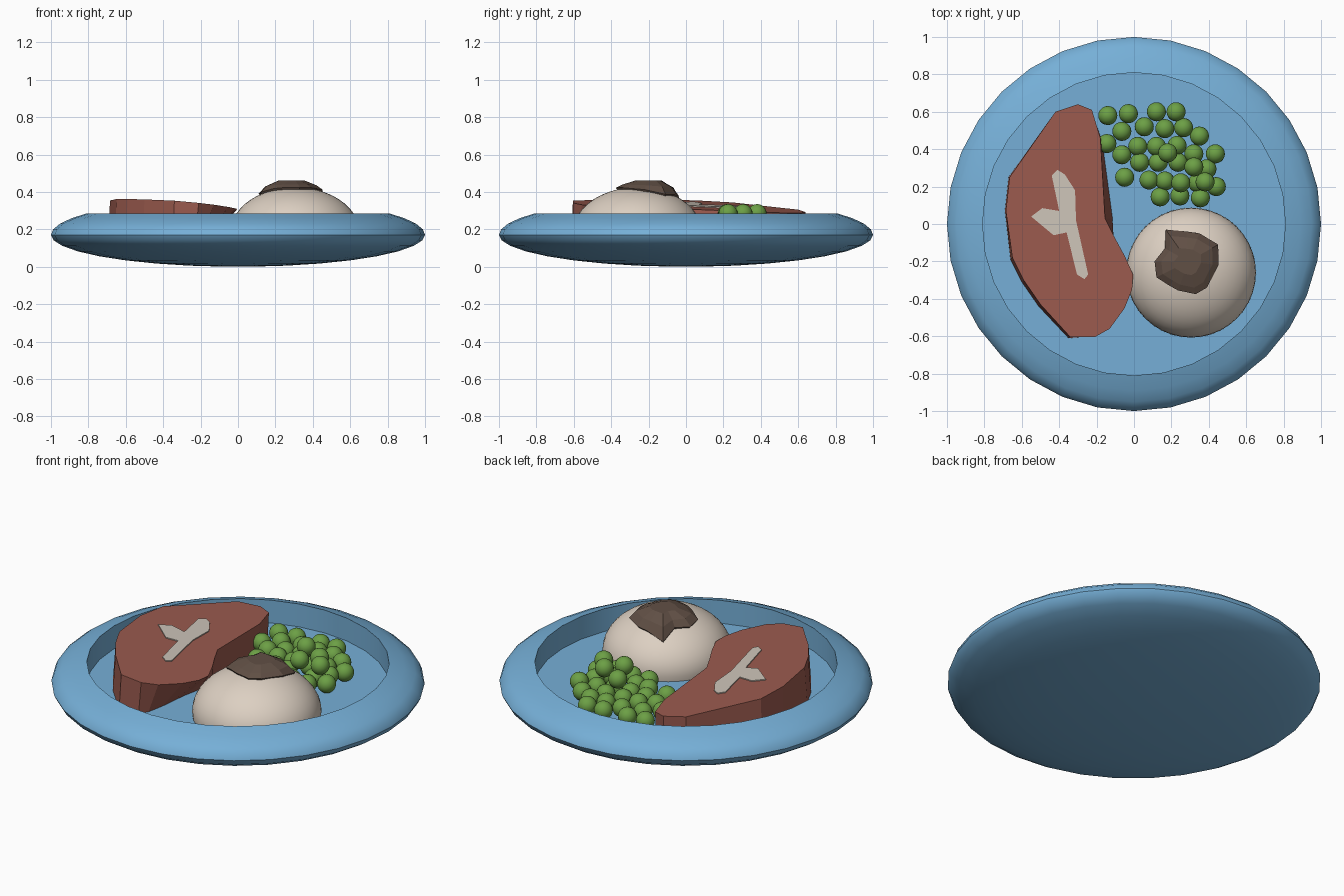
import bpy, bmesh, math

if "Cube" in bpy.data.objects:
    bpy.data.objects.remove(bpy.data.objects["Cube"])


def material(name, rgb):
    m = bpy.data.materials.new(name)
    m.diffuse_color = (*rgb, 1)
    m.use_nodes = True
    m.node_tree.nodes["Principled BSDF"].inputs["Base Color"].default_value = m.diffuse_color
    return m


BLUE = material("plate blue", (0.18, 0.43, 0.68))
MEAT = material("meat red brown", (0.33, 0.105, 0.078))
FAT = material("fat cream", (0.62, 0.56, 0.49))
MASH = material("mash cream", (0.72, 0.63, 0.54))
GRAVY = material("gravy brown", (0.12, 0.08, 0.06))
GREEN = material("pea green", (0.15, 0.35, 0.06))
FLOOR = 0.15


def make(name, verts, faces, mat, smooth=None):
    me = bpy.data.meshes.new(name)
    me.from_pydata(verts, [], faces)
    bm = bmesh.new()
    bm.from_mesh(me)
    bmesh.ops.recalc_face_normals(bm, faces=bm.faces)
    bm.to_mesh(me)
    bm.free()
    me.materials.append(mat)
    ob = bpy.data.objects.new(name, me)
    bpy.context.collection.objects.link(ob)
    if smooth:
        bpy.ops.object.select_all(action='DESELECT')
        ob.select_set(True)
        bpy.context.view_layer.objects.active = ob
        bpy.ops.object.shade_smooth_by_angle(angle=math.radians(smooth))
    return ob


def loft(name, rings, mat, smooth=None):
    """Join equal-length rings bottom to top and cap both ends."""
    n = len(rings[0])
    verts = [v for r in rings for v in r]
    faces = [tuple(range(n)), tuple(range(len(verts) - n, len(verts)))]
    for k in range(len(rings) - 1):
        for i in range(n):
            j = (i + 1) % n
            faces.append((k * n + i, k * n + j, (k + 1) * n + j, (k + 1) * n + i))
    return make(name, verts, faces, mat, smooth)


def circle(r, z, n, cx=0.0, cy=0.0):
    return [(cx + r * math.cos(2 * math.pi * i / n),
             cy + r * math.sin(2 * math.pi * i / n), z) for i in range(n)]


# Plate: rounded shell with a straight-walled well
prof = []
for a in (-86, -75, -64, -53, -42, -31, -20, -10, 0, 9, 18, 27):
    t = math.radians(a)
    prof.append((math.cos(t), 0.17 + (0.17 if a < 0 else 0.196) * math.sin(t)))
prof += [(0.81, 0.285), (0.81, FLOOR)]
loft("plate", [circle(r, z, 32) for r, z in prof], BLUE, 40)

# Mashed potato dome
MX, MY, MR, MZ, MH = 0.305, -0.26, 0.347, 0.18, 0.245
rings = [circle(MR * 0.99, FLOOR, 40, MX, MY)]
for k in range(12):
    t = math.radians(k * 8)
    rings.append(circle(MR * math.cos(t), MZ + MH * math.sin(t), 40, MX, MY))
loft("mashed_potato", rings, MASH, 40)


def mash_z(x, y):
    d = ((x - MX) ** 2 + (y - MY) ** 2) / MR ** 2
    return MZ + MH * math.sqrt(max(0, 1 - d))


# Gravy pool on the dome
edge = [(0.17, -0.03), (0.28, -0.04), (0.35, -0.05), (0.45, -0.11), (0.452, -0.22),
        (0.39, -0.34), (0.33, -0.375), (0.235, -0.355), (0.19, -0.33), (0.12, -0.285),
        (0.11, -0.2), (0.165, -0.13)]


def gravy_ring(s, z):
    out = []
    for x, y in edge:
        x, y = 0.29 + (x - 0.29) * s, -0.2 + (y + 0.2) * s
        out.append((x, y, z(x, y)))
    return out


loft("gravy", [gravy_ring(0.93, lambda x, y: mash_z(x, y) - 0.01),
               gravy_ring(1.0, lambda x, y: mash_z(x, y) + 0.012),
               gravy_ring(0.8, lambda x, y: mash_z(x, y) * 0.4 + 0.272),
               gravy_ring(0.42, lambda x, y: 0.46)], GRAVY)


# Steak: tilted flat top, undercut on the right
def steak_z(x, y):
    return 0.294 - 0.092 * x - 0.046 * y


top = [(-0.42, 0.6), (-0.3, 0.64), (-0.225, 0.61), (-0.18, 0.46), (-0.155, 0.03),
       (-0.11, -0.06), (-0.05, -0.17), (-0.005, -0.27), (-0.01, -0.35), (-0.05, -0.45),
       (-0.13, -0.56), (-0.21, -0.605), (-0.34, -0.605), (-0.5, -0.43), (-0.59, -0.3),
       (-0.65, -0.18), (-0.685, 0.07), (-0.665, 0.25)]
base = [(-0.42, 0.6), (-0.3, 0.63), (-0.225, 0.6), (-0.17, 0.44), (-0.115, 0.03),
        (-0.12, -0.06), (-0.14, -0.17), (-0.16, -0.27), (-0.17, -0.35), (-0.18, -0.45),
        (-0.2, -0.55), (-0.23, -0.6), (-0.35, -0.61), (-0.51, -0.44), (-0.6, -0.31),
        (-0.66, -0.19), (-0.69, 0.07), (-0.67, 0.25)]
loft("steak", [[(x, y, FLOOR) for x, y in base],
               [(x, y, steak_z(x, y)) for x, y in top]], MEAT)

# Branched strip of fat on the steak
fat = [(-0.41, 0.29), (-0.37, 0.265), (-0.315, 0.18), (-0.31, 0.02), (-0.245, -0.27),
       (-0.265, -0.295), (-0.305, -0.27), (-0.36, -0.045), (-0.43, -0.06), (-0.55, 0.04),
       (-0.49, 0.085), (-0.4, 0.07), (-0.44, 0.26)]
loft("steak_fat", [[(x, y, steak_z(x, y) + h) for x, y in fat] for h in (-0.002, 0.006)], FAT)

# Peas: lower layer, then a few on top
low = [(-.14, .58), (-.03, .59), (.12, .6), (.225, .6), (-.065, .495), (.055, .52),
       (.165, .51), (.265, .515), (.35, .47), (-.145, .43), (.02, .415), (.12, .415),
       (.23, .42), (-.065, .37), (.32, .375), (.435, .375), (.03, .33), (.13, .33),
       (.235, .33), (.39, .295), (-.05, .25), (.08, .235), (.165, .23), (.34, .22),
       (.44, .2), (.14, .145), (.245, .15), (.355, .14)]
high = [(.18, .38), (.32, .305), (.25, .22), (.38, .225)]
R = 0.051
for layer, z in ((low, FLOOR + R), (high, 0.284)):
    for x, y in layer:
        bpy.ops.mesh.primitive_uv_sphere_add(segments=20, ring_count=12, radius=R,
                                             location=(x, y, z))
        pea = bpy.context.object
        pea.name = "pea"
        pea.data.materials.append(GREEN)
        bpy.ops.object.shade_smooth()
